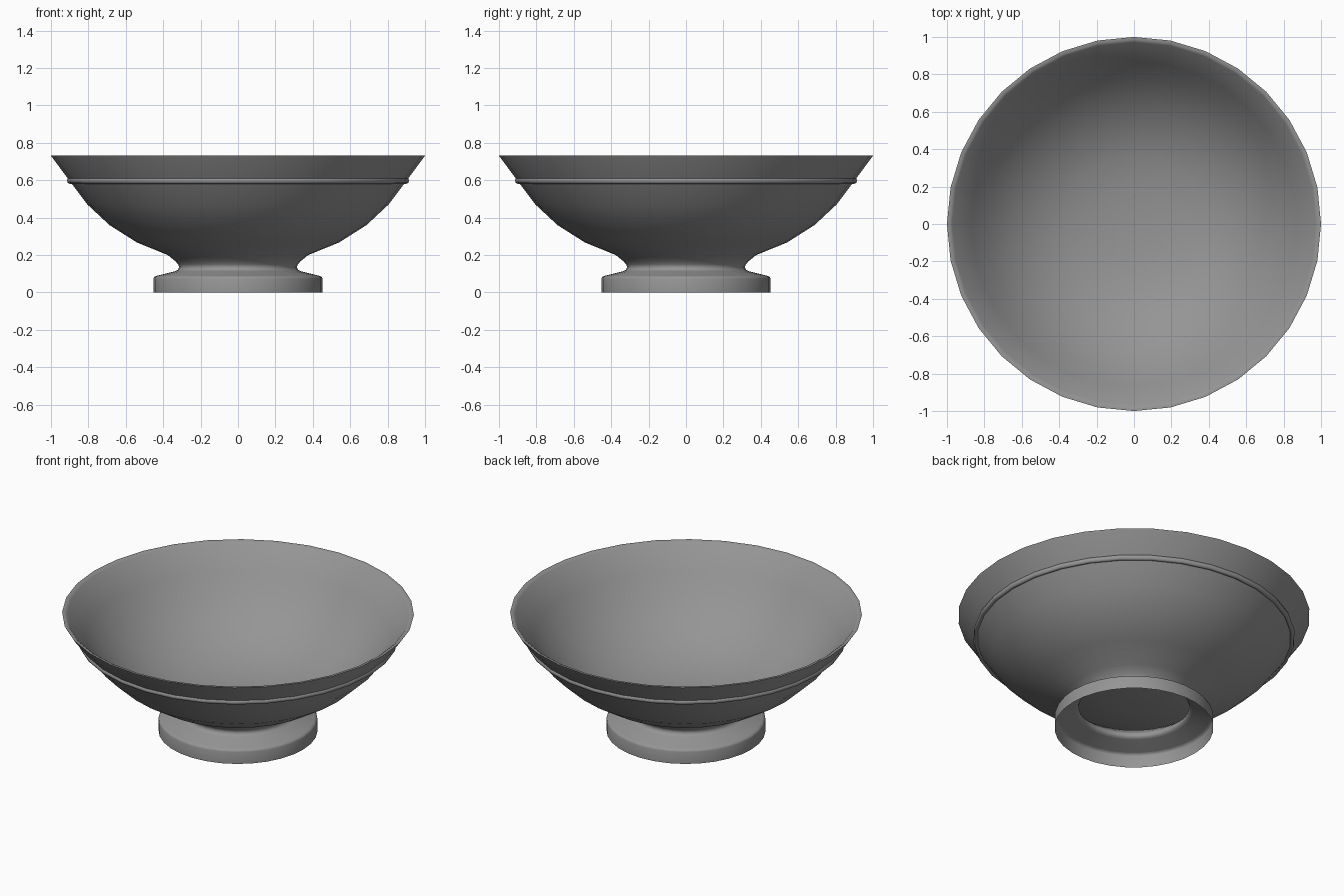
import bpy, bmesh
from math import cos, sin, pi

if "Cube" in bpy.data.objects:
    bpy.data.objects.remove(bpy.data.objects["Cube"], do_unlink=True)

SIDES = 32

grey = bpy.data.materials.new("plain_grey")
grey.use_nodes = True
colour = (0.3, 0.3, 0.3, 1)
grey.diffuse_color = colour
grey.node_tree.nodes["Principled BSDF"].inputs["Base Color"].default_value = colour


def lathe(name, profile, closed=False, angle=40):
    """Turn an (r, z) profile around the z axis; a point at r = 0 becomes a pole."""
    bm = bmesh.new()
    rings = []
    for r, z in profile:
        if r == 0:
            rings.append([bm.verts.new((0, 0, z))] * SIDES)
        else:
            rings.append([bm.verts.new((r * cos(2 * pi * k / SIDES),
                                        r * sin(2 * pi * k / SIDES), z))
                          for k in range(SIDES)])
    pairs = list(zip(rings, rings[1:]))
    if closed:
        pairs.append((rings[-1], rings[0]))
    for low, high in pairs:
        for k in range(SIDES):
            n = (k + 1) % SIDES
            corners = [low[k], low[n], high[n], high[k]]
            bm.faces.new(list(dict.fromkeys(corners)))
    mesh = bpy.data.meshes.new(name)
    bm.to_mesh(mesh)
    bm.free()
    mesh.materials.append(grey)
    ob = bpy.data.objects.new(name, mesh)
    bpy.context.collection.objects.link(ob)
    bpy.ops.object.select_all(action='DESELECT')
    ob.select_set(True)
    bpy.context.view_layer.objects.active = ob
    bpy.ops.object.shade_smooth_by_angle(angle=angle * pi / 180)
    return ob


# Hollow foot ring and neck, open underneath
foot = [(.452, 0), (.452, .073), (.448, .083), (.435, .089), (.335, .114),
        (.322, .121), (.314, .135), (.32, .15), (.335, .167)]

# Outer wall of the bowl, up to the flared rim
outer = [(.375, .2), (.54, .267), (.687, .36), (.805, .47), (.89, .583),
         (.995, .724), (1, .733)]

# Rounded lip, then the inner wall down to the centre
inner = [(.985, .733), (.972, .724), (.87, .59), (.785, .482), (.67, .375),
         (.53, .285), (.37, .225), (.19, .197), (0, .19)]

lathe("bowl_and_foot", foot + outer + inner, angle=60)

# Raised bead around the outside, below the rim
bead = [(.9 + .015 * cos(a * pi / 4), .598 + .017 * sin(a * pi / 4))
        for a in range(8)]
lathe("rim_bead", bead, closed=True, angle=60)
